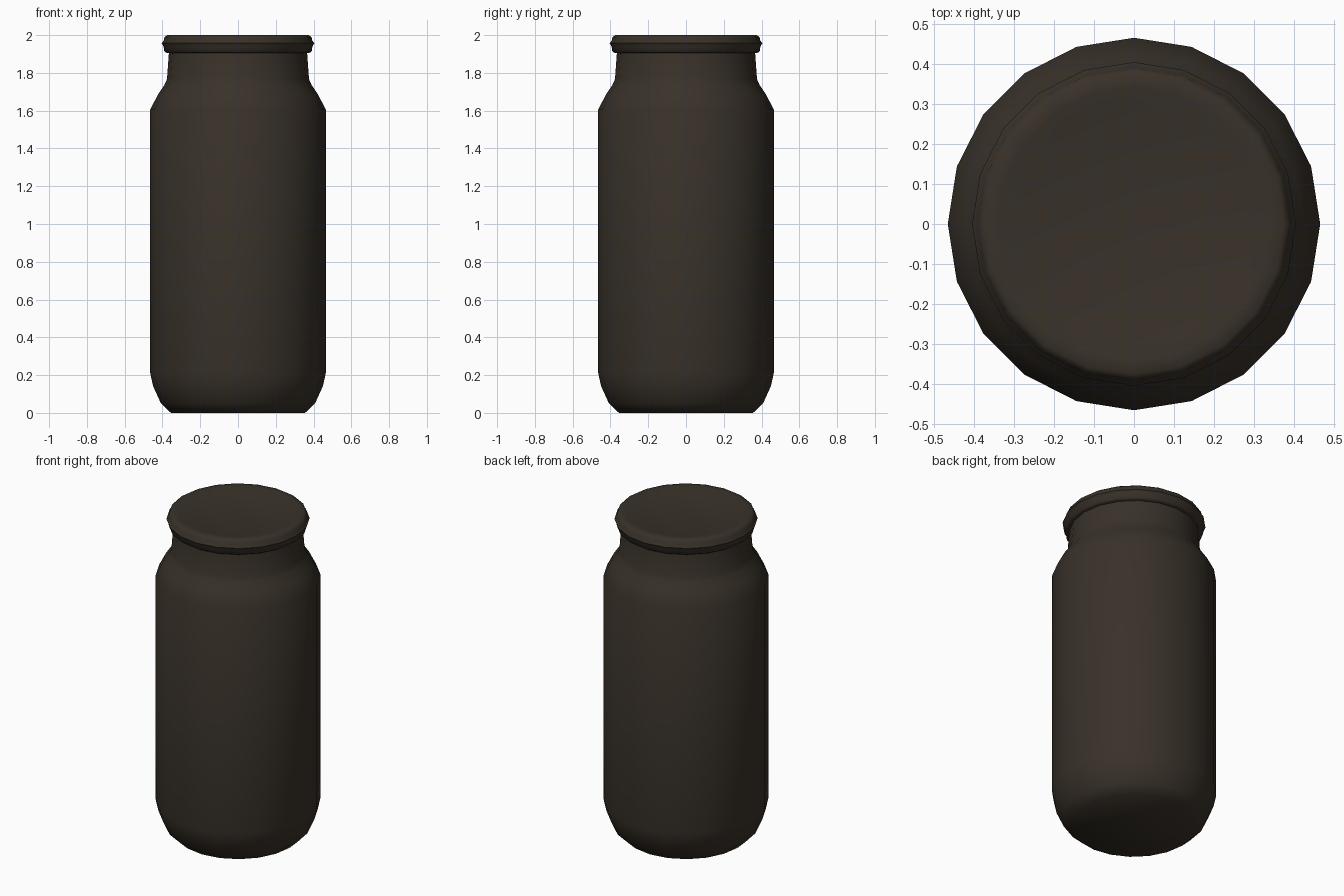
import bpy, bmesh, math

if "Cube" in bpy.data.objects:
    bpy.data.objects.remove(bpy.data.objects["Cube"])

SIDES = 20

glass = bpy.data.materials.new("dark_brown")
glass.diffuse_color = (0.04, 0.031, 0.022, 1)
glass.use_nodes = True
glass.node_tree.nodes["Principled BSDF"].inputs["Base Color"].default_value = glass.diffuse_color


def lathe(name, profile, angle):
    """Revolve a bottom-to-top (radius, z) profile and close both ends."""
    bm = bmesh.new()
    rings = []
    for r, z in profile:
        if r == 0:
            rings.append([bm.verts.new((0, 0, z))] * SIDES)
        else:
            rings.append([bm.verts.new((r * math.cos(math.tau * i / SIDES),
                                        r * math.sin(math.tau * i / SIDES), z))
                          for i in range(SIDES)])
    for low, high in zip(rings, rings[1:]):
        for i in range(SIDES):
            j = (i + 1) % SIDES
            corners = dict.fromkeys((low[i], low[j], high[j], high[i]))
            bm.faces.new(list(corners))
    bmesh.ops.recalc_face_normals(bm, faces=bm.faces)
    mesh = bpy.data.meshes.new(name)
    bm.to_mesh(mesh)
    bm.free()
    mesh.materials.append(glass)
    obj = bpy.data.objects.new(name, mesh)
    bpy.context.collection.objects.link(obj)
    bpy.ops.object.select_all(action='DESELECT')
    obj.select_set(True)
    bpy.context.view_layer.objects.active = obj
    bpy.ops.object.shade_smooth_by_angle(angle=math.radians(angle))


# Jar: rounded foot, straight body, sloping shoulder and neck
lathe("jar_body", [
    (0, 0), (0.355, 0), (0.408, 0.05), (0.45, 0.143), (0.465, 0.212),
    (0.465, 1.605), (0.423, 1.687), (0.39, 1.735), (0.376, 1.767),
    (0.365, 1.92), (0, 1.92)], 50)

# Lid: beaded rim and slightly dished top
lathe("lid", [
    (0, 1.906), (0.378, 1.906), (0.39, 1.914), (0.394, 1.94), (0.404, 1.957),
    (0.393, 1.972), (0.389, 1.99), (0.375, 2.0), (0.34, 2.0),
    (0.30, 1.99), (0, 1.988)], 60)
